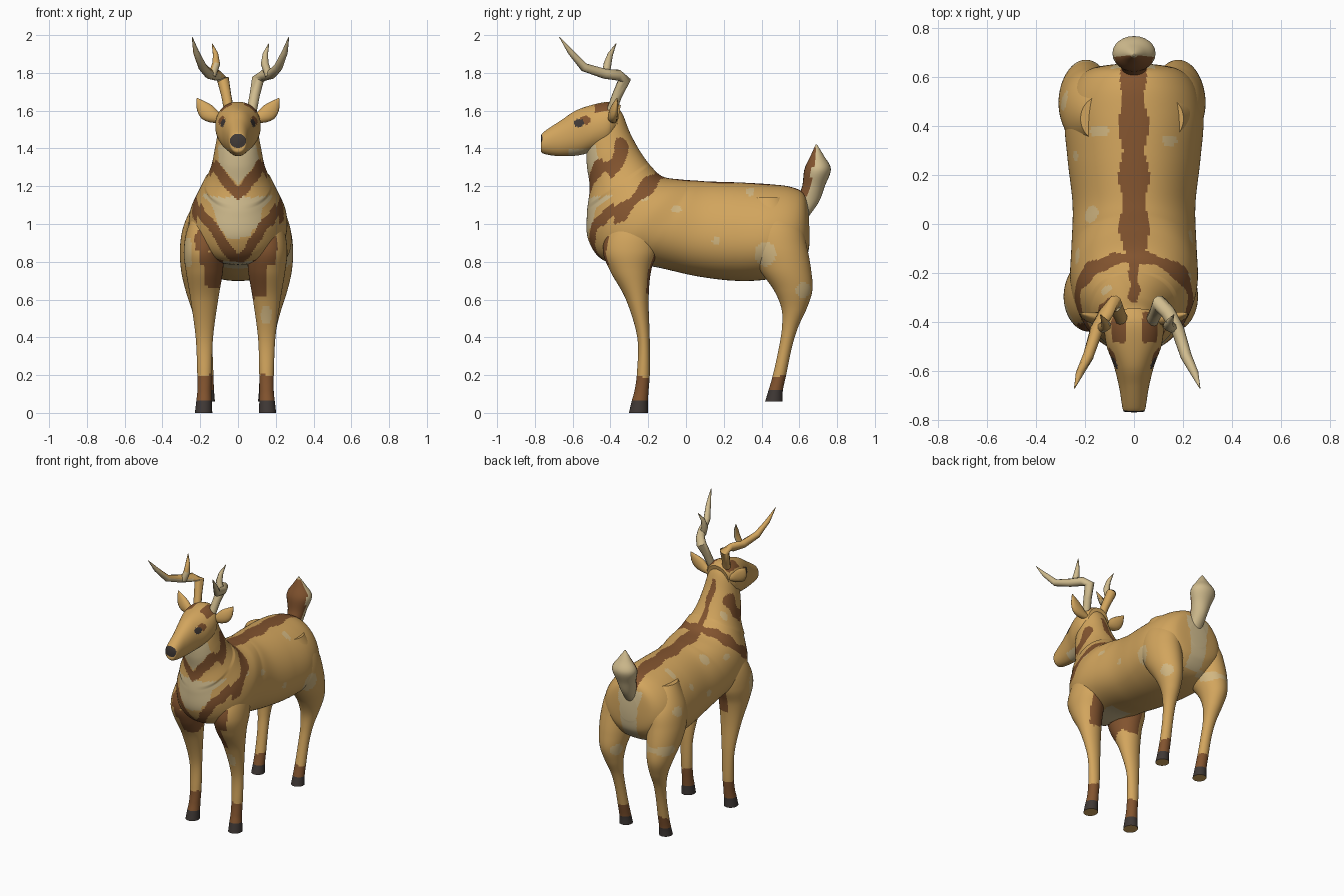
import bpy, bmesh, math
from mathutils import Vector as V

if "Cube" in bpy.data.objects:
    bpy.data.objects.remove(bpy.data.objects["Cube"])

COLOURS = [("tan coat", (.645, .376, .110)), ("brown marking", (.225, .088, .028)),
           ("cream fur", (.63, .50, .27)), ("dark hoof", (.05, .04, .036)),
           ("pale spot", (.64, .47, .22))]
TAN, BROWN, CREAM, DARK, PALE = range(5)
MATS = []
for label, rgb in COLOURS:
    m = bpy.data.materials.new(label)
    m.diffuse_color = (*rgb, 1)
    m.use_nodes = True
    m.node_tree.nodes["Principled BSDF"].inputs["Base Color"].default_value = m.diffuse_color
    MATS.append(m)


def spline(a, b, c, d, t):
    return .5 * (2*b + (c - a)*t + (2*a - 5*b + 4*c - d)*t*t + (3*b - a - 3*c + d)*t**3)


def loft(name, rings, paint, segs=32, steps=6, power=1.0, pear=lambda c: 0):
    """Skin a smooth tube over rings given as (centre, half axis u, half axis v)."""
    n, fine = len(rings), []
    for i in range(n - 1):
        q = [rings[max(0, min(n - 1, i + k))] for k in (-1, 0, 1, 2)]
        for s in range(steps):
            fine.append([spline(*(r[j] for r in q), s / steps) for j in range(3)])
    fine.append(rings[-1])
    bm, loops = bmesh.new(), []
    for c, u, v in fine:
        loop = []
        for k in range(segs):
            a = math.tau * k / segs
            x, y = (math.copysign(abs(f)**power, f) for f in (math.cos(a), math.sin(a)))
            loop.append(bm.verts.new(c + u*x*(1 - pear(c)*y) + v*y))
        loops.append(loop)
    for A, B in zip(loops, loops[1:]):
        for k in range(segs):
            bm.faces.new((A[k], A[(k+1) % segs], B[(k+1) % segs], B[k]))
    bm.faces.new(loops[0])
    bm.faces.new(loops[-1])
    bmesh.ops.recalc_face_normals(bm, faces=bm.faces)
    for f in bm.faces:
        f.material_index = paint(f.calc_center_median(), f.normal)
    me = bpy.data.meshes.new(name)
    bm.to_mesh(me)
    bm.free()
    for m in MATS:
        me.materials.append(m)
    ob = bpy.data.objects.new(name, me)
    bpy.context.collection.objects.link(ob)
    bpy.context.view_layer.objects.active = ob
    ob.select_set(True)
    bpy.ops.object.shade_smooth_by_angle(angle=.9)
    ob.select_set(False)


def upright(y1, z1, y2, z2, w):
    """Ring from its top point, bottom point and half width."""
    a, b = V((0, y1, z1)), V((0, y2, z2))
    return (a + b) / 2, V((w, 0, 0)), (a - b) / 2


def flat(x, y, z, rx, ry):
    return V((x, y, z)), V((rx, 0, 0)), V((0, ry, 0))


def tube(points):
    """Round rings along a path of (x, y, z, radius)."""
    P, out = [V(p[:3]) for p in points], []
    for i, p in enumerate(P):
        t = (P[min(i+1, len(P)-1)] - P[max(i-1, 0)]).normalized()
        u = t.cross(V((.9, .3, -.3))).normalized()
        out.append((p, u * points[i][3], t.cross(u) * points[i][3]))
    return out


def near(p, path):
    """Distance in side profile from a point to a polyline."""
    q, best = V((p.y, p.z)), 9
    for a, b in zip(path, path[1:]):
        a, b = V(a), V(b)
        t = max(0, min(1, (q - a).dot(b - a) / (b - a).length_squared))
        best = min(best, (q - a - (b - a)*t).length)
    return best


def wobble(p):
    return .008 * math.sin(31*p.y + 17*p.z) + .006 * math.sin(47*p.x + 40*p.z)


# pale spots: side (+1, -1), y, z, half length, half height
SPOTS = [(1, -.05, 1.08, .03, .018), (1, .42, .84, .055, .065), (1, .16, .91, .02, .02),
         (1, .34, 1.17, .022, .022), (1, -.22, 1.14, .018, .02), (1, .62, .65, .04, .04),
         (-1, -.36, .85, .05, .08), (-1, .38, 1.17, .025, .025), (-1, .04, 1.15, .035, .03),
         (-1, -.13, 1.12, .03, .02), (-1, .28, 1.06, .02, .02), (-1, .5, .98, .04, .03),
         (-1, .1, .95, .03, .02), (-1, .61, .74, .06, .035), (-1, -.27, 1.33, .02, .03)]
COLLAR = [(-.13, 1.27), (-.28, 1.12), (-.42, 1.0), (-.47, .88), (-.45, .82)]
NECKLACE = [(-.50, 1.19), (-.44, 1.26), (-.37, 1.32), (-.345, 1.41)]


def spotted(p):
    return any(s*p.x > .05 and ((p.y - y)/a)**2 + ((p.z - z)/b)**2 < 1
               for s, y, z, a, b in SPOTS)


def paint_body(p, n):
    w, ax = wobble(p), abs(p.x)
    if p.y > .58 and ax < .085 - .1*(1.1 - p.z) + w and p.z < 1.12 and n.y > .25:
        return CREAM
    if n.z > .2 and p.z > 1.1 and ax < (.05 if p.y > -.13 else .022) + w and -.32 < p.y < .66:
        return BROWN
    if p.y > -.06:
        return PALE if spotted(p) else TAN
    if p.y < -.38 and n.y < -.35 and .8 < p.z < 1.42:      # chest and throat
        if abs(p.z - 1.165 - 1.1*ax - w) < .045 or abs(p.z - .79 - 1.4*ax - w) < .045:
            return BROWN
        if ax < .1 + w and p.z > 1.21 + 1.1*ax:
            return CREAM
        if .93 < p.z - w < 1.15 and ax < .06 + .55*(p.z - .93) + 1.5*w:
            return CREAM
        return PALE if spotted(p) else TAN
    if near(p, COLLAR) < .034 + w or near(p, NECKLACE) < .04 + w:
        return BROWN
    if p.z < .86 and p.y < -.12:
        return CREAM if ax < .075 + w else BROWN if ax < .19 + w and p.y < -.3 else TAN
    return PALE if spotted(p) else TAN


# neck and body in one sweep from nape to rump; chest narrows forward, barrel widens low
loft("body", [upright(*r) for r in (
    (-.37, 1.63, -.51, 1.46, .085), (-.335, 1.58, -.525, 1.40, .103),
    (-.295, 1.48, -.525, 1.31, .122), (-.24, 1.38, -.51, 1.19, .145),
    (-.18, 1.30, -.525, 1.05, .19), (-.12, 1.25, -.515, .91, .232),
    (-.02, 1.235, -.42, .80, .26), (.05, 1.23, -.18, .775, .252),
    (.12, 1.225, .05, .725, .248), (.28, 1.22, .25, .70, .268),
    (.45, 1.21, .42, .705, .28), (.56, 1.195, .56, .74, .25),
    (.625, 1.16, .635, .82, .18), (.65, 1.08, .655, .90, .07))],
    paint_body, segs=160, steps=13, power=.94,
    pear=lambda c: max(-.1, min(.13, (c.y + .24)*.9)) if c.z < 1.2 else 0)


def paint_head(p, n):
    w, ax = wobble(p), abs(p.x)
    if p.y < -.732 and ((p.z - 1.44)/.038)**2 + (ax/.043)**2 < 1:
        return DARK
    if ax > .03 and ((p.y + .567)/.026)**2 + ((p.z - 1.535)/.022)**2 < 1:
        return DARK
    if ax > .03 and ((p.y + .535)/.028)**2 + ((p.z - 1.55)/.024)**2 < 1:
        return BROWN
    if .035 < ax < .1 and -.49 < p.y + w < -.37 and p.z > 1.595 + w:
        return BROWN
    return CREAM if p.z < 1.395 and p.y > -.62 else TAN


loft("head", [upright(*r) for r in (
    (-.767, 1.47, -.767, 1.405, .034), (-.75, 1.49, -.76, 1.375, .046),
    (-.66, 1.55, -.68, 1.36, .06), (-.58, 1.602, -.58, 1.362, .082),
    (-.48, 1.635, -.50, 1.38, .114), (-.40, 1.647, -.42, 1.40, .118),
    (-.345, 1.63, -.38, 1.44, .085))], paint_head, segs=96, steps=14, power=.95)


def paint_tail(p, n):
    return BROWN if n.y < -.35 and abs(p.x) < .075 and p.z < 1.4 else CREAM


loft("tail", [flat(*r) for r in (
    (0, .61, 1.04, .045, .04), (0, .645, 1.12, .05, .06), (0, .675, 1.2, .065, .06),
    (0, .697, 1.29, .088, .07), (0, .695, 1.36, .046, .036), (0, .69, 1.42, .004, .004))],
    paint_tail, segs=24, steps=6)


def paint_front_leg(p, n):
    w = wobble(p)
    if n.z < -.8 and p.z < .02:
        return TAN
    if p.z < .065:
        return DARK
    if p.z < .19 + w:
        return BROWN
    low = .62 if p.x > 0 else .68
    if low < p.z + 2*w < .88 and abs(p.x) < .2 and (n.x*p.x < 0 or n.y > .3 or p.z > .78):
        return BROWN
    if p.z > .86:
        return BROWN if near(p, COLLAR) < .034 + w else PALE if spotted(p) else TAN
    if p.x > 0 and n.y < 0 and ((p.x - .15)/.03)**2 + ((p.z - .52)/.05)**2 < 1:
        return PALE
    return PALE if spotted(p) else TAN


def paint_hind_leg(p, n):
    if n.z < -.8 and p.z < .08:
        return TAN
    if p.z < .12:
        return DARK
    return BROWN if p.z < .2 + wobble(p) else PALE if spotted(p) else TAN


def paint_antler(p, n):
    left = p.x < 0 and (n.z > .3 or n.x < -.5 or p.z < 1.76)
    return TAN if left else CREAM


for side, word in ((1, "right"), (-1, "left")):
    # legs, from shoulder or hip down to the hoof
    loft(word + "_front_leg", [flat(side*x - .013, y, z, rx, ry) for x, y, z, rx, ry in (
        (.13, -.25, 1.1, .06, .08), (.155, -.275, .98, .098, .135),
        (.168, -.295, .86, .106, .145), (.165, -.293, .75, .098, .108),
        (.165, -.258, .6, .073, .06), (.165, -.225, .4, .046, .033),
        (.164, -.225, .22, .039, .034), (.165, -.235, .12, .037, .037),
        (.167, -.245, .06, .041, .043), (.169, -.252, 0, .046, .05))],
        paint_front_leg, segs=56, steps=11)
    loft(word + "_hind_leg", [flat(side*x - .008, y, z, rx, ry) for x, y, z, rx, ry in (
        (.13, .43, 1.14, .08, .09), (.165, .46, 1.0, .112, .15),
        (.183, .485, .88, .116, .155), (.188, .525, .76, .106, .137),
        (.187, .567, .65, .083, .102), (.178, .572, .55, .06, .066),
        (.17, .55, .45, .042, .042), (.163, .525, .34, .036, .034),
        (.159, .495, .2, .037, .035), (.158, .475, .12, .039, .038),
        (.158, .465, .06, .044, .046))], paint_hind_leg, segs=56, steps=10)
    # leaf-shaped ear
    loft(word + "_ear", [(V((side*x, y, z)), V((side*.66, 0, -.75)) * w, V((0, d, 0)))
                         for x, y, z, w, d in (
        (.085, -.385, 1.55, .022, .02), (.125, -.388, 1.565, .036, .026),
        (.165, -.383, 1.593, .045, .024), (.198, -.374, 1.628, .03, .015),
        (.218, -.365, 1.665, .003, .003))], lambda p, n: TAN, segs=16, steps=2)
    # angular antler beam and its tine
    loft(word + "_antler", tube([(side*x + .013, y, z, r) for x, y, z, r in (
        (.06, -.395, 1.60, .027), (.075, -.365, 1.68, .027), (.092, -.325, 1.765, .033),
        (.125, -.36, 1.788, .03), (.165, -.43, 1.795, .027), (.20, -.54, 1.83, .023),
        (.235, -.61, 1.91, .016), (.256, -.67, 1.99, .002))]), paint_antler, segs=10, steps=1)
    loft(word + "_tine", tube([(side*x + .013, y, z, r) for x, y, z, r in (
        (.15, -.425, 1.785, .022), (.128, -.415, 1.85, .022), (.132, -.4, 1.9, .015),
        (.15, -.37, 1.955, .002))]), paint_antler, segs=8, steps=1)
